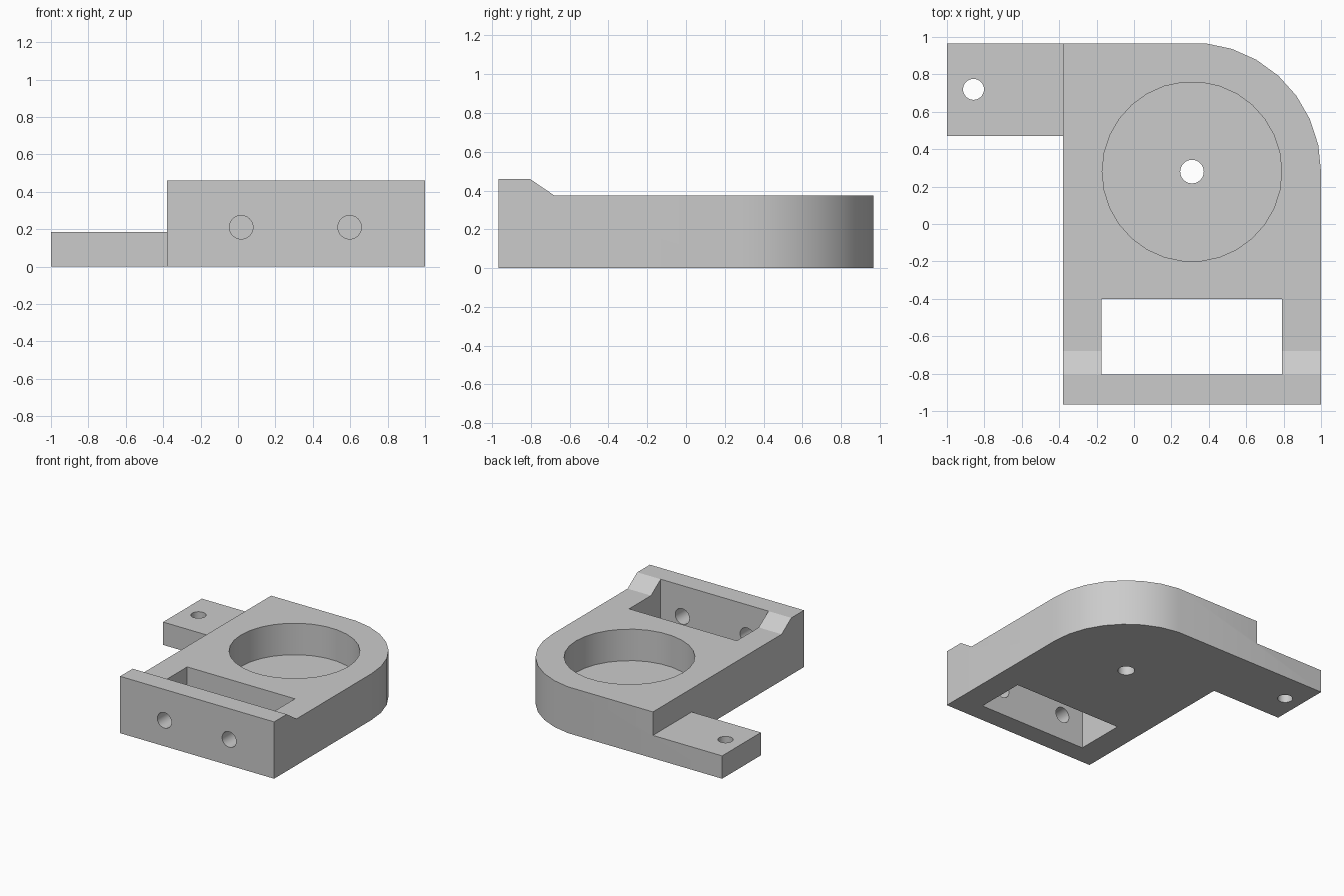
import bpy, bmesh
from math import sin, cos, radians
from mathutils import Vector

cube = bpy.data.objects.get("Cube")
if cube:
    bpy.data.objects.remove(cube)

grey = bpy.data.materials.new("plain grey")
grey.use_nodes = True
colour = (0.6, 0.6, 0.6, 1)
grey.diffuse_color = colour
grey.node_tree.nodes["Principled BSDF"].inputs["Base Color"].default_value = colour


def prism(name, outline, lo, hi, axis="z"):
    """Extrude a flat outline from lo to hi along an axis."""
    place = {"x": lambda a, b, t: (t, a, b),
             "y": lambda a, b, t: (a, t, b),
             "z": lambda a, b, t: (a, b, t)}[axis]
    bm = bmesh.new()
    face = bm.faces.new([bm.verts.new(place(a, b, lo)) for a, b in outline])
    top = bmesh.ops.extrude_face_region(bm, geom=[face])["geom"]
    verts = [v for v in top if isinstance(v, bmesh.types.BMVert)]
    bmesh.ops.translate(bm, verts=verts, vec=Vector(place(0, 0, hi - lo)))
    bmesh.ops.recalc_face_normals(bm, faces=bm.faces)
    mesh = bpy.data.meshes.new(name)
    bm.to_mesh(mesh)
    bm.free()
    mesh.materials.append(grey)
    ob = bpy.data.objects.new(name, mesh)
    bpy.context.collection.objects.link(ob)
    return ob


def arc(cx, cy, r, end=348, step=12):
    return [(cx + r * cos(radians(a)), cy + r * sin(radians(a)))
            for a in range(0, end + 1, step)]


def box(x0, x1, y0, y1):
    return [(x0, y0), (x1, y0), (x1, y1), (x0, y1)]


def combine(target, tool, operation="DIFFERENCE"):
    """Apply a boolean and remove the tool."""
    tool.hide_render = True
    mod = target.modifiers.new("cut", "BOOLEAN")
    mod.operation, mod.solver, mod.object = operation, "EXACT", tool
    bpy.context.view_layer.objects.active = target
    bpy.ops.object.modifier_apply(modifier=mod.name)
    bpy.data.objects.remove(tool)


# Plan outline: body with one rounded corner and a side tab
cx, cy, left, back = 0.31, 0.28, -0.38, 0.966
plan = [(-1, back), (-1, 0.47), (left, 0.47), (left, -back), (1, -back)]
bracket = prism("mounting_bracket", plan + arc(cx, cy, 0.69, 84), 0, 0.8)

# Side profile: raised front wall sloping down to the deck
side = [(-1.1, -0.1), (1.1, -0.1), (1.1, 0.375), (-0.68, 0.375),
        (-0.805, 0.46), (-1.1, 0.46)]
combine(bracket, prism("side_profile", side, -1.1, 1.1, "x"), "INTERSECT")

# Lower tab, rectangular window, round pocket and drilled holes
combine(bracket, prism("tab_step", box(-1.2, left, 0.3, 1.2), 0.185, 1))
combine(bracket, prism("window", box(-0.175, 0.79, -0.805, -0.4), -0.2, 1))
combine(bracket, prism("pocket", arc(cx, cy, 0.48), 0.12, 1))
combine(bracket, prism("pocket_hole", arc(cx, cy, 0.063), -0.2, 0.3))
combine(bracket, prism("tab_hole", arc(-0.858, 0.72, 0.056), -0.2, 0.4))
for x in (0.017, 0.597):
    combine(bracket, prism("wall_hole", arc(x, 0.21, 0.063), -1.2, -0.7, "y"))

# Smooth the curved walls and keep the edges sharp
bpy.ops.object.select_all(action="DESELECT")
bracket.select_set(True)
bpy.context.view_layer.objects.active = bracket
bpy.ops.object.shade_smooth_by_angle(angle=radians(30))
